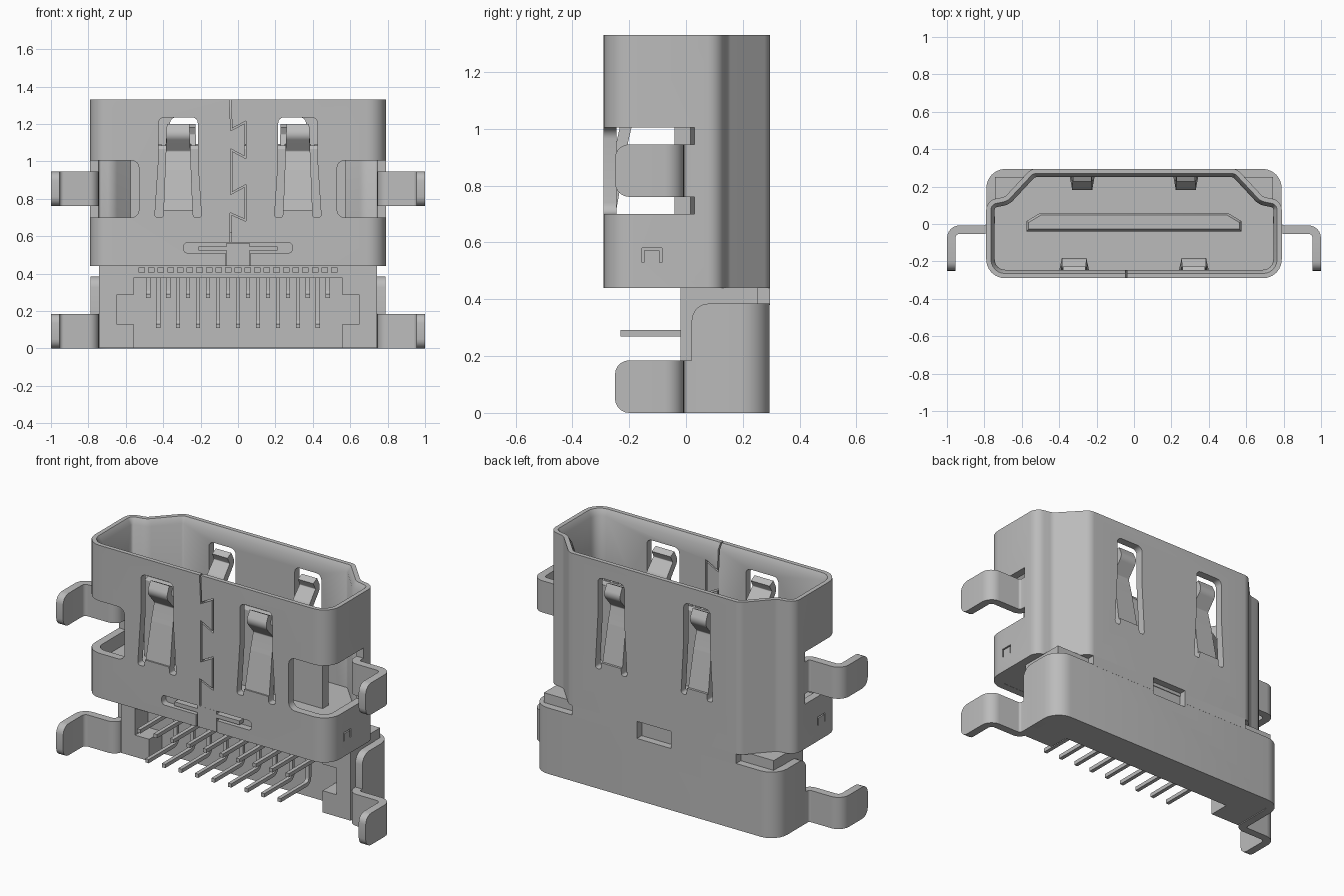
import bpy, bmesh, math
from mathutils import Vector, Matrix

if "Cube" in bpy.data.objects:
    bpy.data.objects.remove(bpy.data.objects["Cube"])

grey = bpy.data.materials.new("plain grey")
grey.use_nodes = True
grey.diffuse_color = (0.5, 0.5, 0.5, 1)
grey.node_tree.nodes["Principled BSDF"].inputs["Base Color"].default_value = (0.5, 0.5, 0.5, 1)

T = 0.045          # sheet metal thickness
SIDES = (-1, 1)
MAP = {"x": lambda u, v, a: (a, u, v),
       "y": lambda u, v, a: (u, a, v),
       "z": lambda u, v, a: (u, v, a)}


def perp(d):
    return Vector((-d.y, d.x))


def rounded(corners, closed=True, steps=6):
    """2D outline from (u, v, radius) corners."""
    pts = [Vector(c[:2]) for c in corners]
    out, n = [], len(pts)
    for i, c in enumerate(corners):
        r = c[2] if len(c) > 2 else 0
        if r == 0 or (not closed and i in (0, n - 1)):
            out.append(pts[i])
            continue
        d1 = (pts[i] - pts[i - 1]).normalized()
        d2 = (pts[(i + 1) % n] - pts[i]).normalized()
        turn = math.atan2(d1.x * d2.y - d1.y * d2.x, d1.dot(d2))
        nrm = perp(d1) * math.copysign(1, turn)
        centre = pts[i] - d1 * r * math.tan(abs(turn) / 2) + nrm * r
        for k in range(steps + 1):
            out.append(centre - Matrix.Rotation(turn * k / steps, 2) @ nrm * r)
    return out


def offset(pts, d, closed=True):
    """Shift an outline to its left by d with mitred corners."""
    out, n = [], len(pts)
    for i, p in enumerate(pts):
        d1 = (p - pts[i - 1]).normalized() if closed or i > 0 else None
        d2 = (pts[(i + 1) % n] - p).normalized() if closed or i < n - 1 else None
        n1, n2 = perp(d1 or d2), perp(d2 or d1)
        m = (n1 + n2).normalized()
        out.append(p + m * d / m.dot(n1))
    return out


def loft(bm, rings, cap=True):
    loops = [[bm.verts.new(co) for co in ring] for ring in rings]
    n = len(loops[0])
    pairs = list(zip(loops, loops[1:])) + ([] if cap else [(loops[-1], loops[0])])
    for a, b in pairs:
        for i in range(n):
            j = (i + 1) % n
            bm.faces.new((a[i], a[j], b[j], b[i]))
    if cap:
        bm.faces.new(loops[0])
        bm.faces.new(loops[-1])


def prism(bm, outline, a, b, axis):
    loft(bm, [[MAP[axis](p[0], p[1], h) for p in outline] for h in (a, b)])


def box(bm, x0, x1, y0, y1, z0, z1):
    prism(bm, [(x0, y0), (x1, y0), (x1, y1), (x0, y1)], z0, z1, "z")


def ribbon(bm, path, halves, mid, axis, t=T):
    """Bent strip: path lies across the axis, width runs along it."""
    f = MAP[axis]
    rows = zip(offset(path, t / 2, False), offset(path, -t / 2, False), halves)
    loft(bm, [[f(*a, mid - h), f(*b, mid - h), f(*b, mid + h), f(*a, mid + h)]
              for a, b, h in rows])


def round_end(path, halves, r):
    d, p, h = (path[-1] - path[-2]).normalized(), path[-1], halves[-1]
    for k in range(1, 6):
        a = k * math.pi / 10
        path.append(p + d * r * math.sin(a))
        halves.append(h - r * (1 - math.cos(a)))


def finish(name, bm, cutter=None):
    bmesh.ops.recalc_face_normals(bm, faces=bm.faces)
    mesh = bpy.data.meshes.new(name)
    bm.to_mesh(mesh)
    bm.free()
    ob = bpy.data.objects.new(name, mesh)
    bpy.context.collection.objects.link(ob)
    mesh.materials.append(grey)
    bpy.ops.object.select_all(action="DESELECT")
    ob.select_set(True)
    bpy.context.view_layer.objects.active = ob
    if cutter:
        mod = ob.modifiers.new("cut", "BOOLEAN")
        mod.operation, mod.solver, mod.object = "DIFFERENCE", "EXACT", cutter
        bpy.ops.object.modifier_apply(modifier=mod.name)
        bpy.data.objects.remove(cutter)
    bpy.ops.object.shade_smooth_by_angle(angle=math.radians(30))
    return ob


def mirrored(half):
    return half + [(-c[0],) + tuple(c[1:]) for c in reversed(half)]


# Shell outline seen from above
outline = rounded(mirrored([(0.79, -0.29, 0.1), (0.79, 0.125, 0.06),
                            (0.69, 0.145, 0.05), (0.55, 0.295, 0.06)]))
# Spring places: x centre, y side, width factor
springs = [(s * cx, y, w) for s in SIDES for cx, y, w in ((0.32, -1, 1), (0.277, 1, 0.82))]

# Cutter for all openings of the shell
bm = bmesh.new()
for cx, side, w in springs:
    half = [(0.125 * w, 0.70, 0.015), (0.105 * w, 1.0), (0.105 * w, 1.235, 0.03)]
    legs = [(0.078 * w, 0.74), (0.082 * w, 0.70, 0.01)]
    win = rounded([(cx + c[0],) + tuple(c[1:]) for c in mirrored(half) + [
        (-c[0],) + tuple(c[1:]) for c in reversed(legs)] + legs], steps=4)
    prism(bm, win, side * 0.2, side * 0.35, "y")
for s in SIDES:
    corner = rounded([(s * 0.53, 0.70, 0.04), (s * 0.9, 0.70), (s * 0.9, 1.005),
                      (s * 0.53, 1.005, 0.04)])
    prism(bm, corner, -0.4, 0.03, "y")
    latch = [(-0.155, 0.53), (-0.155, 0.58), (-0.085, 0.58), (-0.085, 0.53),
             (-0.093, 0.53), (-0.093, 0.572), (-0.147, 0.572), (-0.147, 0.53)]
    prism(bm, latch, s * 0.7, s * 0.85, "x")
slot = rounded(mirrored([(0.067, 0.4), (0.067, 0.51), (0.29, 0.51, 0.02), (0.29, 0.565, 0.02)]))
prism(bm, slot, -0.4, -0.2, "y")
seam = [Vector(p) for p in ((-0.045, 1.4), (-0.035, 1.17), (0.04, 1.21), (0.04, 1.02),
                            (-0.035, 1.06), (-0.035, 0.83), (0.04, 0.87), (0.04, 0.685),
                            (-0.04, 0.72), (-0.04, 0.568))]
prism(bm, offset(seam, 0.004, False) + offset(seam, -0.004, False)[::-1], -0.4, -0.2, "y")
box(bm, -0.11, 0.11, 0.2, 0.4, 0.3, 0.46)
cutter = finish("shell_cutter", bm)
cutter.hide_render = True

# Shell: wall section swept round the outline, with a bevelled mouth
bm = bmesh.new()
section = [(0, 0.44), (0, 1.33), (0.025, 1.33), (T, 1.295), (T, 0.44)]
loft(bm, [[(p.x, p.y, z) for p in offset(outline, d)] for d, z in section], cap=False)
finish("shell", bm, cutter)

# Contact springs
for cx, side, w in springs:
    bm = bmesh.new()
    path = rounded([(-0.268, 0.70), (-0.225, 0.95, 0.1), (-0.20, 1.06, 0.03),
                    (-0.27, 1.14, 0.025), (-0.245, 1.19)], False)
    halves = [(0.08 - 0.04 * (p.y - 0.7)) * w for p in path]
    ribbon(bm, [Vector((-side * p.x, p.y)) for p in path], halves, cx, "x", 0.04)
    finish(("back" if side > 0 else "front") + "_spring", bm)

# Bent solder tabs, upper and lower on each side
for s in SIDES:
    for name, start, mid, half in (("upper_tab", 0.04, 0.853, 0.0925), ("lower_tab", 0.085, 0.0925, 0.0925)):
        bm = bmesh.new()
        path = rounded([(s * 0.767, start), (s * 0.767, -0.03, 0.035),
                        (s * 0.977, -0.03, 0.045), (s * 0.977, -0.2)], False)
        halves = [half] * len(path)
        round_end(path, halves, 0.05)
        ribbon(bm, path, halves, mid, "z")
        finish(name, bm)

# Back flange wrapping the housing, with its window
bm = bmesh.new()
box(bm, -0.11, 0.11, 0.2, 0.4, 0.36, 0.5)
cutter = finish("flange_cutter", bm)
cutter.hide_render = True
bm = bmesh.new()
path = rounded(mirrored([(0.767, 0.08), (0.767, 0.272, 0.08)]), False)
halves = [0.1925] * len(path)
for _ in SIDES:
    round_end(path, halves, 0.06)
    path.reverse()
    halves.reverse()
ribbon(bm, path, halves, 0.1925, "z")
finish("back_flange", bm, cutter)
for s in SIDES:
    bm = bmesh.new()
    x0, x1 = sorted((s * 0.11, s * 0.53))
    box(bm, x0, x1, 0.25, 0.295, 0.38, 0.445)
    finish("flange_neck", bm)

# Plastic housing with front recess and a row of small slots
bm = bmesh.new()
recess = mirrored([(0.56, -0.1), (0.56, 0.13), (0.65, 0.13), (0.65, 0.285), (0.56, 0.285), (0.56, 0.375)])
prism(bm, recess, -0.2, 0.1, "y")
for i in range(21):
    x = (i - 10) * 0.0515
    box(bm, x - 0.015, x + 0.015, -0.2, 0.02, 0.405, 0.433)
cutter = finish("housing_cutter", bm)
cutter.hide_render = True
bm = bmesh.new()
box(bm, -0.742, 0.742, -0.02, 0.251, 0.003, 0.442)
finish("housing", bm, cutter)

bm = bmesh.new()
prism(bm, offset(outline, 0.04), 0.441, 0.62, "z")
finish("cavity_floor", bm)

# Locking key in the front slot
bm = bmesh.new()
key = mirrored([(0.062, 0.44), (0.062, 0.522), (0.21, 0.522), (0.21, 0.545), (0.062, 0.545), (0.062, 0.563)])
prism(bm, key, -0.287, -0.24, "y")
finish("locking_key", bm)

# Tongue with a chamfered tip and contact ends
bm = bmesh.new()
tongue = [Vector(p[:2]) for p in mirrored([(0.575, -0.04), (0.575, 0.015), (0.5, 0.06)])]
loft(bm, [[(p.x, p.y, z) for p in offset(tongue, d)]
          for d, z in ((0, 0.6), (0, 1.065), (0.012, 1.085))])
finish("tongue", bm)
bm = bmesh.new()
for i in range(19):
    x = (i - 9) * 0.0533
    box(bm, x - 0.017, x + 0.017, 0.02, 0.042, 0.7, 1.092)
finish("tongue_contacts", bm)

# Bent pins, alternating short and long
for i in range(19):
    bm = bmesh.new()
    z = 0.12 if i % 2 else 0.28
    path = rounded([(0.04, 0.39), (0.04, z, 0.03), (-0.23, z)], False, 4)
    ribbon(bm, path, [0.011] * len(path), (i - 9) * 0.0533, "x", 0.022)
    finish("long_pin" if i % 2 else "short_pin", bm)
